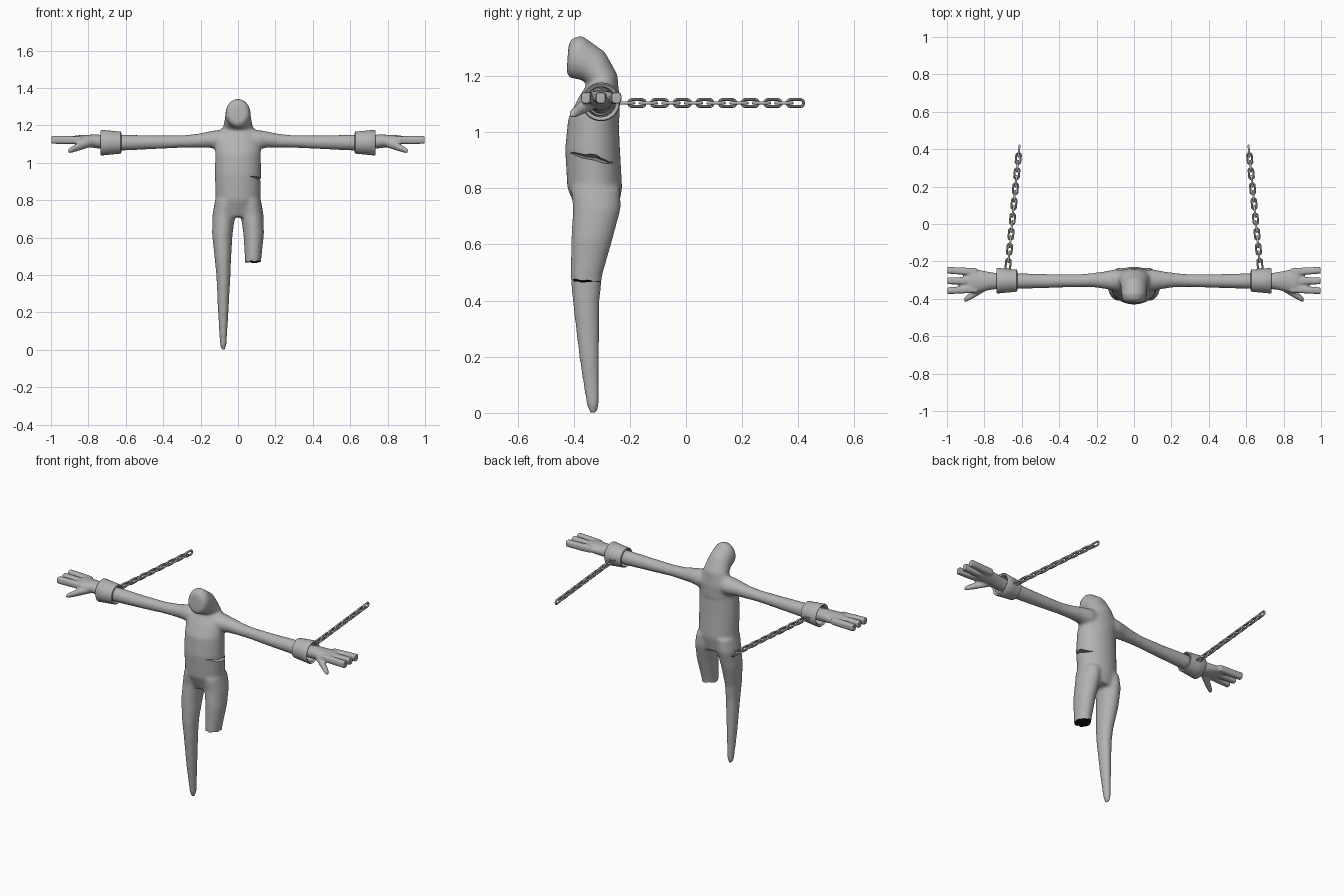
import bpy, bmesh, math, random
from mathutils import Matrix, Vector

random.seed(4)
if "Cube" in bpy.data.objects:
    bpy.data.objects.remove(bpy.data.objects["Cube"], do_unlink=True)


def material(name, level):
    m = bpy.data.materials.new(name)
    m.use_nodes = True
    color = (level, level, level, 1)
    m.diffuse_color = color
    m.node_tree.nodes["Principled BSDF"].inputs["Base Color"].default_value = color
    return m


GREY = material("plain grey", 0.45)
DARK = material("dark hollow", 0.01)


def level(x, y, z, a, b, tilt=0):
    """Ring for upright parts; tilt leans it towards the front."""
    t = math.radians(tilt)
    return Vector((x, y, z)), Vector((a, 0, 0)), Vector((0, math.cos(t), math.sin(t))) * b


def side(x, y, z, a, b):
    """Ring for parts that run out along x."""
    return Vector((x, y, z)), Vector((0, a, 0)), Vector((0, 0, b))


def loft(bm, rings, n=28, power=1.0, closed=False):
    def bend(v):
        return math.copysign(abs(v) ** power, v)
    loops = []
    for c, u, v in rings:
        angles = [math.tau * (i + 0.5) / n for i in range(n)]
        loops.append([bm.verts.new(c + u * bend(math.cos(t)) + v * bend(math.sin(t)))
                      for t in angles])
    pairs = list(zip(loops, loops[1:]))
    new = []
    if closed:
        pairs.append((loops[-1], loops[0]))
    else:
        new += [bm.faces.new(loops[0]), bm.faces.new(loops[-1])]
    for p, q in pairs:
        new += [bm.faces.new((p[i], p[(i + 1) % n], q[(i + 1) % n], q[i])) for i in range(n)]
    bmesh.ops.recalc_face_normals(bm, faces=new)


def make(name, bm, smooth=True):
    me = bpy.data.meshes.new(name)
    bm.to_mesh(me)
    bm.free()
    ob = bpy.data.objects.new(name, me)
    bpy.context.collection.objects.link(ob)
    me.materials.append(GREY)
    if smooth:
        shade(ob)
    return ob


def shade(ob):
    bpy.ops.object.select_all(action="DESELECT")
    ob.select_set(True)
    bpy.context.view_layer.objects.active = ob
    bpy.ops.object.shade_smooth_by_angle(angle=math.radians(45))


def fuse(ob, voxel, rounds, cutters=()):
    """Melt overlapping lofts into one skin, then cut it."""
    r = ob.modifiers.new("melt", "REMESH")
    r.mode, r.voxel_size = "VOXEL", voxel
    s = ob.modifiers.new("soften", "SMOOTH")
    s.factor, s.iterations = 0.5, rounds
    for c in cutters:
        b = ob.modifiers.new("cut", "BOOLEAN")
        b.operation, b.solver, b.object = "DIFFERENCE", "EXACT", c
        c.hide_render = True
        c.hide_set(True)
    bpy.context.view_layer.update()
    me = bpy.data.meshes.new_from_object(ob.evaluated_get(bpy.context.evaluated_depsgraph_get()))
    ob.modifiers.clear()
    ob.data = me
    me.materials.clear()
    me.materials.append(GREY)
    shade(ob)


# Torso
bm = bmesh.new()
loft(bm, [level(0, -.315, .71, .10, .07), level(0, -.325, .8, .12, .098),
          level(0, -.333, .94, .124, .098), level(0, -.33, 1.05, .122, .09),
          level(0, -.31, 1.12, .125, .075), level(0, -.295, 1.18, .09, .052)])
# Neck and forward-bent head
loft(bm, [level(0, -.32, 1.05, .11, .085), level(0, -.305, 1.13, .105, .067),
          level(0, -.298, 1.19, .08, .056, 15), level(0, -.335, 1.238, .07, .067, 47),
          level(0, -.385, 1.267, .067, .079, 80), level(0, -.412, 1.265, .06, .07, 86),
          level(0, -.422, 1.263, .04, .05, 86)])
# Legs and arms
for s in (1, -1):
    loft(bm, [level(s * x, y, z, a, b) for x, y, z, a, b in (
        (.065, -.322, .8, .058, .088), (.075, -.318, .725, .061, .085),
        (.084, -.335, .62, .055, .074), (.081, -.355, .49, .044, .057),
        (.078, -.356, .4, .038, .048), (.079, -.345, .2, .028, .036),
        (.079, -.332, .03, .018, .023), (.079, -.331, 0, .011, .014))])
    loft(bm, [side(s * x, y, z, a, b) for x, y, z, a, b in (
        (0, -.3, 1.12, .05, .045), (.1, -.3, 1.125, .058, .052),
        (.16, -.3, 1.124, .046, .043), (.22, -.3, 1.118, .038, .037),
        (.3, -.303, 1.114, .034, .033), (.45, -.305, 1.11, .037, .037),
        (.62, -.305, 1.108, .042, .043), (.7, -.305, 1.108, .036, .036))])
body = make("body", bm, False)

# Ragged cutter that ends the left leg
bm = bmesh.new()
bmesh.ops.create_grid(bm, x_segments=10, y_segments=10, size=0.5)
top = bm.faces[:]
bmesh.ops.scale(bm, vec=(.19, .3, 1), verts=bm.verts)
bmesh.ops.translate(bm, vec=(.112, -.34, .47), verts=bm.verts)
rim = bmesh.ops.extrude_face_region(bm, geom=top)["geom"]
lower = [v for v in bm.verts if v not in rim]
for v in bm.verts:
    v.co.z = -.1 if v in lower else .47 + random.uniform(-.007, .01)
bmesh.ops.recalc_face_normals(bm, faces=bm.faces)
stump_cutter = make("stump_cutter", bm, False)

# Tapered cutter for the gash in the left flank
bm = bmesh.new()
gash = [(-.46, .927, .004), (-.4, .925, .012), (-.36, .913, .009),
        (-.32, .909, .013), (-.28, .893, .008), (-.26, .893, .002)]
loops = [[bm.verts.new(p) for p in ((.065, y, z), (.2, y, z - 2 * h), (.2, y, z + 2 * h))]
         for y, z, h in gash]
for p, q in zip(loops, loops[1:]):
    for i in range(3):
        bm.faces.new((p[i], p[i - 1], q[i - 1], q[i]))
bm.faces.new(loops[0])
bm.faces.new(loops[-1])
bmesh.ops.recalc_face_normals(bm, faces=bm.faces)
gash_cutter = make("gash_cutter", bm, False)

fuse(body, .009, 8, (stump_cutter, gash_cutter))
body.data.materials.append(DARK)
for f in body.data.polygons:
    if f.center.x > .03 and .45 < f.center.z < .49 and f.normal.z < -.4:
        f.material_index = 1

for s, label in ((1, "left"), (-1, "right")):
    # Hand with three fingers and a thumb
    bm = bmesh.new()
    loft(bm, [side(s * x, -.305, z, a, b) for x, z, a, b in (
        (.69, 1.11, .038, .036), (.76, 1.115, .046, .037), (.82, 1.118, .058, .031),
        (.865, 1.122, .066, .025), (.885, 1.122, .062, .019))])
    for base, tip in ((-.257, -.247), (-.304, -.304), (-.347, -.357)):
        loft(bm, [side(s * .84, base, 1.122, .021, .02), side(s * .92, (base + tip) / 2, 1.122, .019, .021),
                  side(s * .997, tip, 1.123, .018, .021)], 16, .6)
    loft(bm, [side(s * .79, -.33, 1.108, .026, .024), side(s * .85, -.37, 1.087, .022, .022),
              side(s * .895, -.398, 1.068, .017, .016), side(s * .908, -.405, 1.062, .01, .01)], 16)
    fuse(make(label + "_hand", bm, False), .006, 3)

    # Flared shackle cuff
    bm = bmesh.new()
    loft(bm, [side(s * x, -.303, 1.108, r, r) for x, r in (
        (.624, .052), (.627, .059), (.68, .064), (.73, .069), (.735, .065), (.728, .054), (.64, .047))],
        32, closed=True)
    make(label + "_cuff", bm)

    # Chain of alternating links
    bm = bmesh.new()
    direction = Vector((-s * .058, .605, 0)).normalized()
    for k in range(16):
        f = k / 15
        turn = Matrix.Translation((s * (.673 - .058 * f), -.215 + .605 * f, 1.104))
        turn = turn @ Vector((1, 0, 0)).rotation_difference(direction).to_matrix().to_4x4()
        turn = turn @ Matrix.Rotation(math.pi / 2 * (k % 2), 4, "X")
        rings = []
        for i in range(16):
            t = math.tau * (i + 0.5) / 16
            out = Vector((math.cos(t), math.sin(t), 0))
            c = out * .0125 + Vector((math.copysign(.0165, out.x), 0, 0))
            rings.append((turn @ c, turn.to_3x3() @ out * .0058, turn.to_3x3() @ Vector((0, 0, .0058))))
        loft(bm, rings, 8, closed=True)
    make(label + "_chain", bm)
